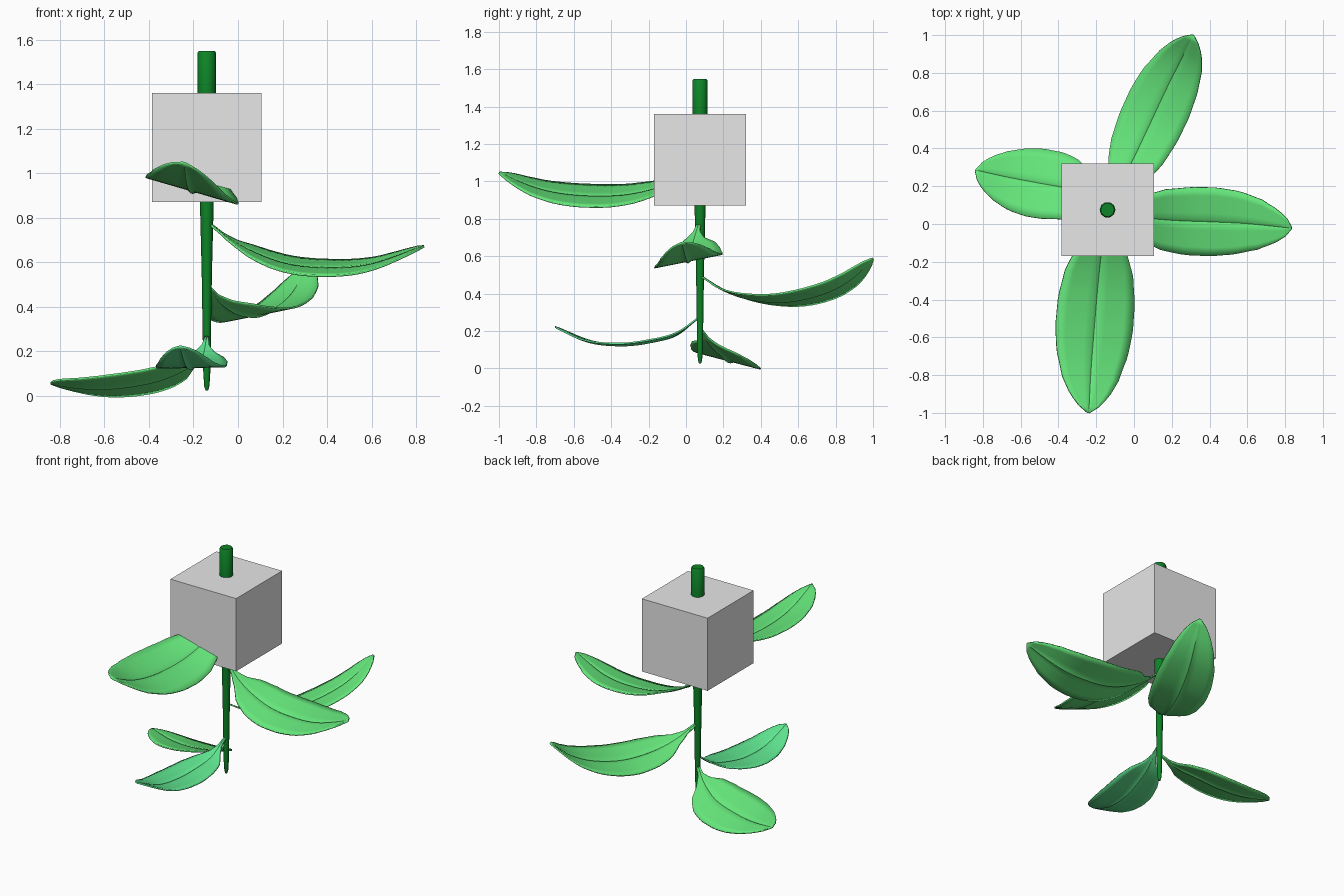
import bpy, bmesh, math
from mathutils import Vector

if "Cube" in bpy.data.objects:
    bpy.data.objects.remove(bpy.data.objects["Cube"])


def material(name, rgb):
    m = bpy.data.materials.new(name)
    m.diffuse_color = (*rgb, 1)
    m.use_nodes = True
    m.node_tree.nodes["Principled BSDF"].inputs["Base Color"].default_value = m.diffuse_color
    return m


STEM = material("dark green", (0.004, 0.23, 0.02))
LEAF = material("leaf green", (0.135, 0.82, 0.205))
LEAF2 = material("cool leaf green", (0.12, 0.82, 0.29))
GREY = material("light grey", (0.8, 0.8, 0.8))
CX, CY = -0.14, 0.075


def finish(bm, name, mat, smooth=None):
    bmesh.ops.recalc_face_normals(bm, faces=bm.faces)
    me = bpy.data.meshes.new(name)
    bm.to_mesh(me)
    bm.free()
    ob = bpy.data.objects.new(name, me)
    bpy.context.collection.objects.link(ob)
    me.materials.append(mat)
    if smooth:
        bpy.ops.object.select_all(action='DESELECT')
        ob.select_set(True)
        bpy.context.view_layer.objects.active = ob
        bpy.ops.object.shade_smooth_by_angle(angle=math.radians(smooth))
    return ob


def spline(pts, t):
    """Catmull-Rom point at t in 0..1, works on vectors."""
    n = len(pts) - 1
    i = min(int(t * n), n - 1)
    u = t * n - i
    b, c = pts[i], pts[i + 1]
    a = pts[i - 1] if i > 0 else b * 2 - c
    d = pts[i + 2] if i + 2 <= n else c * 2 - b
    return 0.5 * (b * 2 + (c - a) * u + (a * 2 - b * 5 + c * 4 - d) * u * u
                  + (b * 3 - a - c * 3 + d) * u ** 3)


# half width along a leaf (fraction of length, fraction of half width)
OUTLINE = [(0, .06), (.07, .1), (.14, .3), (.22, .68), (.32, .88), (.45, .99),
           (.58, 1), (.7, .92), (.82, .73), (.91, .5), (.97, .24), (1, .03)]


def half_width(t):
    for (a, wa), (b, wb) in zip(OUTLINE, OUTLINE[1:]):
        if t <= b:
            return wa + (wb - wa) * (t - a) / (b - a)
    return OUTLINE[-1][1]


def leaf(name, rib, width, roll, mat, rows=28):
    rib = [Vector(p) for p in rib]
    # resample the midrib by length
    dense = [spline(rib, i / 200) for i in range(201)]
    dist = [0]
    for a, b in zip(dense, dense[1:]):
        dist.append(dist[-1] + (b - a).length)
    chord = rib[-1] - rib[0]
    side = Vector((-chord.y, chord.x, 0)).normalized()
    side.z = roll
    cols = (-1, -.75, -.5, -.25, -.08, 0, .08, .25, .5, .75, 1)
    bm = bmesh.new()
    grid = []
    for r in range(rows + 1):
        t = r / rows
        k = next((i for i, s in enumerate(dist) if s >= t * dist[-1] - 1e-7), 200)
        w = width * half_width(t)
        row = []
        for c in cols:
            p = dense[k] + side * (w * c)
            if c == 0:                       # midrib groove
                p.z -= 0.05 * w
            row.append(bm.verts.new(p))
        grid.append(row)
    for a, b in zip(grid, grid[1:]):
        for j in range(len(cols) - 1):
            bm.faces.new((a[j], a[j + 1], b[j + 1], b[j]))
    ob = finish(bm, name, mat, 50)
    sol = ob.modifiers.new("thickness", 'SOLIDIFY')
    sol.thickness = 0.009
    sol.offset = 0
    return ob


# five leaves, spiralling up the stem
leaf("leaf_low_left", [(-.145, .08, .205), (-.22, .125, .135), (-.35, .185, .08),
                       (-.5, .215, .05), (-.66, .245, .04), (-.84, .285, .056)], .185, .25, LEAF)
leaf("leaf_low_front", [(-.14, .06, .265), (-.155, -.05, .185), (-.18, -.17, .15),
                        (-.21, -.33, .13), (-.235, -.52, .147), (-.26, -.7, .222)], .152, .02, LEAF2)
leaf("leaf_back", [(-.135, .085, .49), (-.075, .2, .42), (0, .35, .375), (.09, .54, .365),
                   (.178, .727, .405), (.25, .87, .475), (.312, 1, .588)], .172, -.18, LEAF)
leaf("leaf_right", [(-.13, .07, .775), (0, .04, .68), (.2, .02, .598), (.4, .012, .575),
                    (.6, .002, .592), (.835, -.022, .672)], .182, .2, LEAF)
leaf("leaf_front", [(-.14, .06, 1.09), (-.155, -.04, 1.015), (-.175, -.17, .96), (-.195, -.36, .925),
                    (-.215, -.6, .928), (-.23, -.8, .965), (-.24, -1, 1.046)], .205, -.29, LEAF)

# tapered stem with a small bevelled cap
SIDES = 10
bm = bmesh.new()
rings = []
for z, rad in [(.025, .006), (.045, .012), (.11, .016), (.3, .019), (.55, .023), (.87, .031),
               (1.12, .037), (1.36, .041), (1.54, .042), (1.548, .036)]:
    rings.append([bm.verts.new((CX + rad * math.cos(math.tau * i / SIDES),
                                CY + rad * math.sin(math.tau * i / SIDES), z)) for i in range(SIDES)])
for a, b in zip(rings, rings[1:]):
    for i in range(SIDES):
        j = (i + 1) % SIDES
        bm.faces.new((a[i], a[j], b[j], b[i]))
bm.faces.new(rings[0][::-1])
bm.faces.new(rings[-1])
finish(bm, "stem", STEM, 40)

# grey cube around the upper stem
bm = bmesh.new()
bmesh.ops.create_cube(bm, size=.49)
bmesh.ops.translate(bm, verts=bm.verts, vec=(CX, CY, 1.115))
finish(bm, "cube", GREY)
